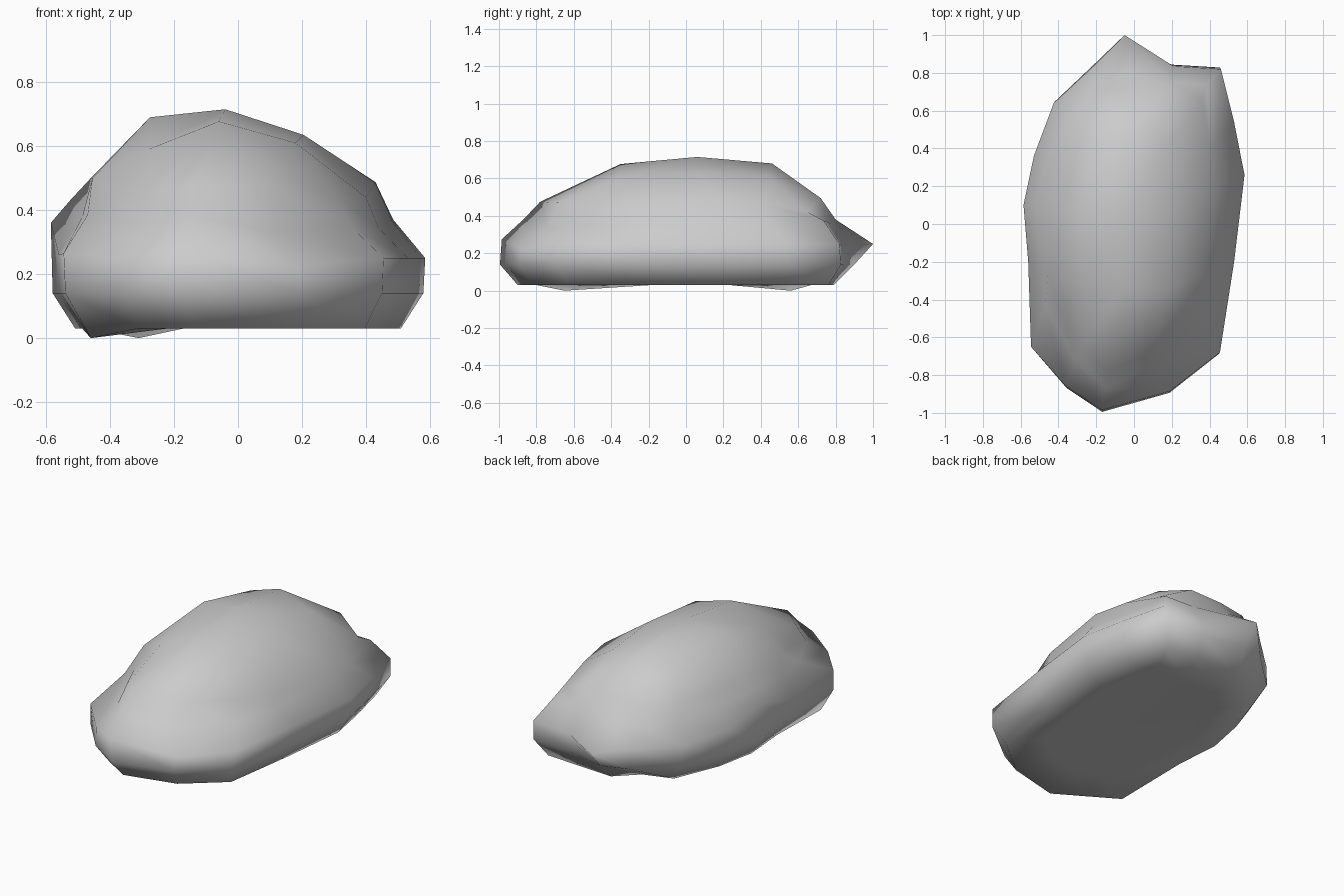
import bpy, bmesh, math

if "Cube" in bpy.data.objects:
    bpy.data.objects.remove(bpy.data.objects["Cube"])

# Widest outline, counted clockwise from the rear spike (x, y, z)
waist = [(-.05, 1, .25), (.21, .835, .24), (.46, .82, .25), (.53, .54, .25),
         (.585, .26, .25), (.53, -.2, .25), (.455, -.68, .25), (.19, -.885, .225),
         (-.17, -.985, .275), (-.36, -.86, .25), (-.545, -.65, .265), (-.56, -.2, .26),
         (-.585, .1, .36), (-.53, .36, .28), (-.425, .64, .26), (-.21, .84, .26)]
# Shoulder where the sides turn into the dome
shoulder = [(-.03, .72, .49), (.19, .72, .495), (.36, .65, .42), (.405, .41, .468),
            (.43, .18, .487), (.4, -.25, .44), (.31, -.47, .445), (.12, -.68, .47),
            (-.14, -.78, .475), (-.29, -.66, .46), (-.39, -.45, .44), (-.455, -.26, .5),
            (-.46, .1, .5), (-.42, .36, .48), (-.35, .58, .48), (-.2, .7, .48)]
# Crown: edge points joined to every second shoulder point, plus the summit
crown = [(-.04, .46, .68), (.19, .44, .61), (.205, .06, .635), (.18, -.35, .61),
         (-.06, -.35, .677), (-.28, -.33, .59), (-.275, .06, .69), (-.22, .44, .63)]
summit = (-.04, .06, .715)

bm = bmesh.new()


def ring(points):
    return [bm.verts.new(p) for p in points]


def bridge(a, b):
    n = len(a)
    for i in range(n):
        j = (i + 1) % n
        bm.faces.new((a[i], a[j], b[j], b[i]))


# Worn hollow between waist and shoulder, with its main corners placed
ledge = [(w[0] + .7 * (s[0] - w[0]), w[1] + .7 * (s[1] - w[1]), (w[2] + s[2]) / 2)
         for w, s in zip(waist, shoulder)]
ledge[0] = (-.01, .8, .38)
ledge[2] = (.385, .735, .375)
ledge[4] = (.485, .22, .37)
ledge[7] = (.11, -.74, .33)
ledge[8] = (-.15, -.87, .38)
ledge[10] = (-.47, -.43, .385)
ledge[12] = (-.525, .1, .43)

# Underside rings tuck in from the waist, with two low resting points
low = [(x * .99, max(-1, min(y * 1.01, .9)), .14) for x, y, z in waist]
base = [(x * .87, max(-.9, min(y * .93, .79)), .03) for x, y, z in waist]
sole = [(x * .7, y * .7, .03) for x, y, z in base]
base[10] = (-.46, -.65, 0)
base[14] = (-.31, .56, 0)
base[15] = (-.17, .67, .03)

sole_r, base_r, low_r, waist_r = map(ring, (sole, base, low, waist))
ledge_r, shoulder_r, crown_r = map(ring, (ledge, shoulder, crown))
rings = [sole_r, base_r, low_r, waist_r, ledge_r, shoulder_r]
for lower, upper in zip(rings, rings[1:]):
    bridge(lower, upper)

# Dome faces
top = bm.verts.new(summit)
for i in range(8):
    a, m, b = (shoulder_r[k % 16] for k in (2 * i, 2 * i + 1, 2 * i + 2))
    c, d = crown_r[i], crown_r[(i + 1) % 8]
    bm.faces.new((a, m, c))
    bm.faces.new((m, d, c))
    bm.faces.new((m, b, d))
    bm.faces.new((c, d, top))

# Flat underside
bm.faces.new(sole_r)

bmesh.ops.recalc_face_normals(bm, faces=bm.faces)
mesh = bpy.data.meshes.new("boulder")
bm.to_mesh(mesh)
bm.free()
rock = bpy.data.objects.new("boulder", mesh)
bpy.context.collection.objects.link(rock)
bpy.context.view_layer.objects.active = rock
rock.select_set(True)
bpy.ops.object.shade_smooth_by_angle(angle=math.radians(80))
